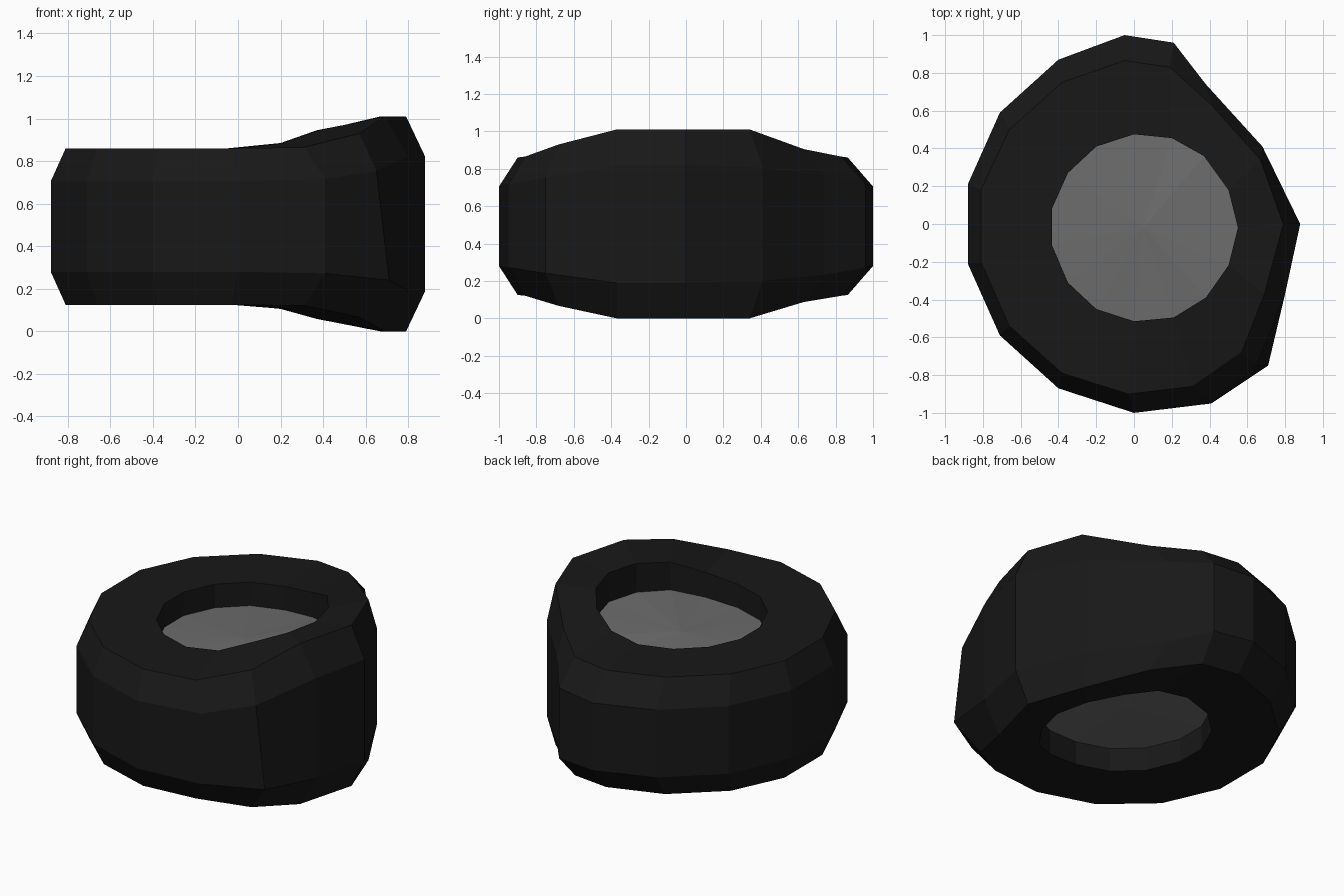
import bpy, bmesh

if "Cube" in bpy.data.objects:
    bpy.data.objects.remove(bpy.data.objects["Cube"])

MID = 0.505  # middle height of the bulged side

# Matching 15-point outlines: tread, shoulder, hole
TREAD = [(-.05, 1), (.21, .96), (.38, .74), (.68, .41), (.88, 0), (.80, -.37),
         (.71, -.75), (.41, -.95), (0, -1), (-.4, -.87), (-.71, -.59),
         (-.88, -.21), (-.88, .21), (-.71, .59), (-.4, .87)]
SHOULDER = [(-.05, .865), (.19, .83), (.41, .63), (.67, .34), (.79, 0), (.69, -.37),
            (.57, -.68), (.31, -.86), (-.03, -.9), (-.38, -.79), (-.66, -.54),
            (-.81, -.2), (-.81, .18), (-.66, .5), (-.38, .75)]
HOLE = [(0, .475), (.2, .455), (.37, .36), (.5, .18), (.55, -.02), (.5, -.22),
        (.38, -.39), (.21, -.495), (0, -.515), (-.2, -.45), (-.35, -.31),
        (-.435, -.11), (-.435, .08), (-.35, .27), (-.2, .41)]
# Half-heights where the flattened side bulges (indices 0-8), level elsewhere
TREAD_H = [.20, .21, .26, .30, .315, .315, .25, .21, .20] + [.20] * 6
SHOULDER_H = [.355, .36, .40, .505, .505, .505, .425, .36, .355] + [.355] * 6
HOLE_H = [.355, .38, .44, .465, .47, .465, .44, .38, .355] + [.355] * 6
N = len(TREAD)


def paint(obj, name, value):
    mat = bpy.data.materials.new(name)
    mat.diffuse_color = (value, value, value, 1)
    mat.use_nodes = True
    mat.node_tree.nodes["Principled BSDF"].inputs["Base Color"].default_value = mat.diffuse_color
    obj.data.materials.append(mat)


def finish(bm, name):
    bmesh.ops.recalc_face_normals(bm, faces=bm.faces)
    mesh = bpy.data.meshes.new(name)
    bm.to_mesh(mesh)
    bm.free()
    obj = bpy.data.objects.new(name, mesh)
    bpy.context.collection.objects.link(obj)
    return obj


def ring(bm, outline, heights, side):
    # the underside sits slightly lower wherever the tyre is not bulged
    drop = [.025 * max(0, (heights[4] - h) / (heights[4] - heights[0])) if side < 0 else 0
            for h in heights]
    return [bm.verts.new((x, y, MID + side * h - d))
            for (x, y), h, d in zip(outline, heights, drop)]


# Tyre: closed loop of rings running over the top, through the hole and back
bm = bmesh.new()
top = [ring(bm, o, h, 1) for o, h in
       ((TREAD, TREAD_H), (SHOULDER, SHOULDER_H), (HOLE, HOLE_H))]
bottom = [ring(bm, o, h, -1) for o, h in
          ((HOLE, HOLE_H), (SHOULDER, SHOULDER_H), (TREAD, TREAD_H))]
top[0][6].co.x = .65  # tread leans inward at the front bulge
loops = top + bottom
for i, a in enumerate(loops):
    b = loops[(i + 1) % len(loops)]
    for j in range(N):
        k = (j + 1) % N
        bm.faces.new((a[j], a[k], b[k], b[j]))
paint(finish(bm, "tyre"), "rubber", .009)

# Wheel disc: plug recessed inside the hole on both sides
bm = bmesh.new()
hub_h = [h * .69 - .038 for h in HOLE_H]
faces = [ring(bm, HOLE, hub_h, s) for s in (1, -1)]
for s, r in zip((1, -1), faces):
    centre = bm.verts.new((.05, -.02, MID + s * .235))
    for j in range(N):
        bm.faces.new((r[j], r[(j + 1) % N], centre))
for j in range(N):
    k = (j + 1) % N
    bm.faces.new((faces[0][j], faces[0][k], faces[1][k], faces[1][j]))
paint(finish(bm, "wheel_disc"), "metal", .15)
